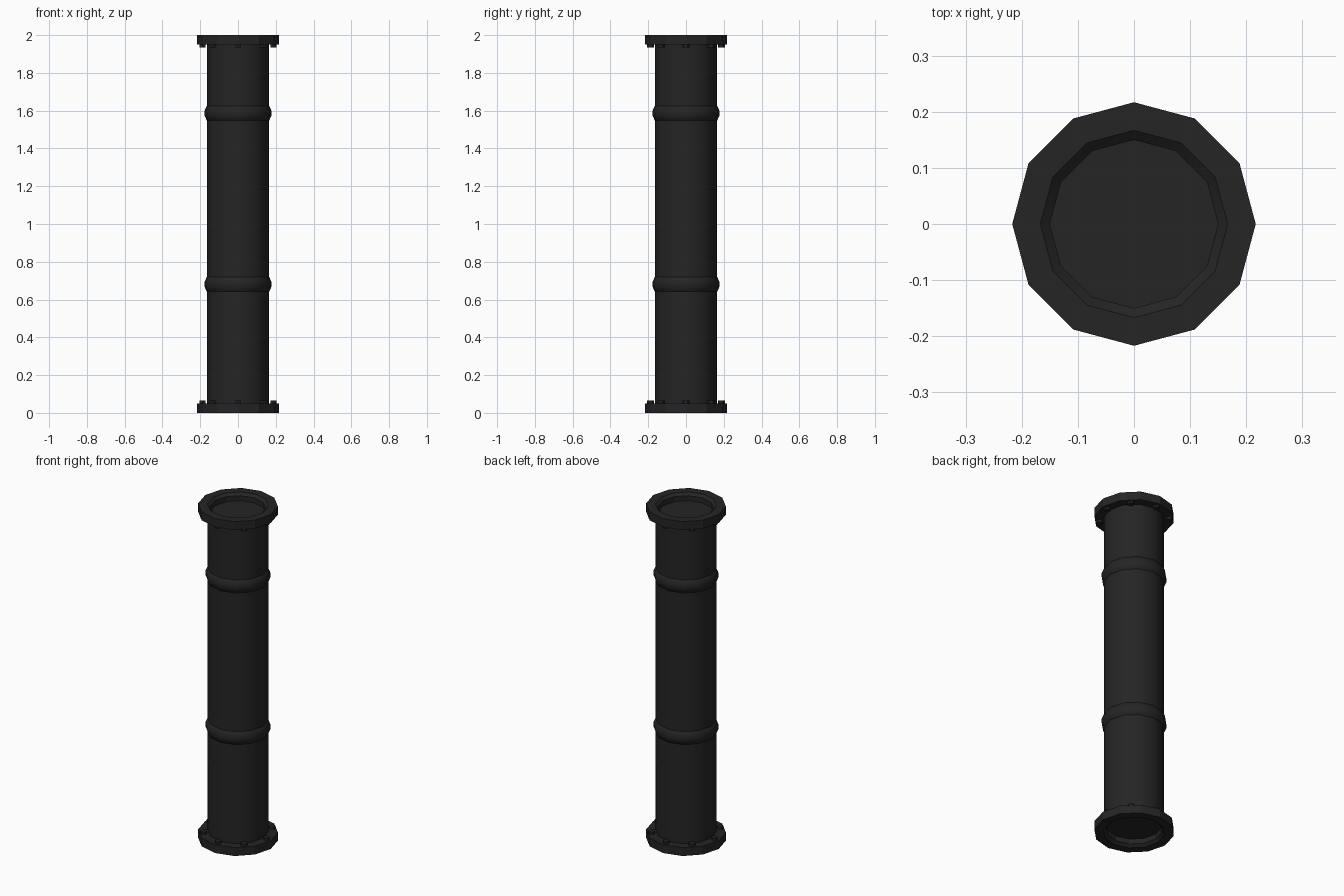
import bpy, bmesh, math

if "Cube" in bpy.data.objects:
    bpy.data.objects.remove(bpy.data.objects["Cube"])

SIDES = 12
mat = bpy.data.materials.new("black_painted_metal")
mat.diffuse_color = (0.018, 0.018, 0.018, 1)
mat.use_nodes = True
mat.node_tree.nodes["Principled BSDF"].inputs["Base Color"].default_value = mat.diffuse_color


def finish(name, bm, smooth_angle=None):
    bmesh.ops.recalc_face_normals(bm, faces=bm.faces)
    me = bpy.data.meshes.new(name)
    bm.to_mesh(me)
    bm.free()
    me.materials.append(mat)
    ob = bpy.data.objects.new(name, me)
    bpy.context.collection.objects.link(ob)
    if smooth_angle:
        bpy.ops.object.select_all(action='DESELECT')
        ob.select_set(True)
        bpy.context.view_layer.objects.active = ob
        bpy.ops.object.shade_smooth_by_angle(angle=math.radians(smooth_angle))
    return ob


def revolve(name, profile, closed=False, smooth_angle=None):
    """Spin (radius, z) points around z; radius 0 collapses to a pole."""
    bm = bmesh.new()
    rings = []
    for r, z in profile:
        if r == 0:
            rings.append([bm.verts.new((0, 0, z))] * SIDES)
        else:
            rings.append([bm.verts.new((r * math.cos(a), r * math.sin(a), z))
                          for a in (2 * math.pi * i / SIDES for i in range(SIDES))])
    pairs = list(zip(rings, rings[1:]))
    if closed:
        pairs.append((rings[-1], rings[0]))
    for lo, hi in pairs:
        for i in range(SIDES):
            j = (i + 1) % SIDES
            quad = list(dict.fromkeys((lo[i], lo[j], hi[j], hi[i])))
            bm.faces.new(quad)
    return finish(name, bm, smooth_angle)


# Pipe body with recessed end plates
revolve("pipe_body", [(0, 0.045), (0.165, 0.045), (0.165, 1.955), (0, 1.955)],
        smooth_angle=40)

# Raised weld bands around the pipe
for name, z in (("lower_band", 0.68), ("upper_band", 1.587)):
    revolve(name, [(0.16, z - 0.042), (0.166, z - 0.038), (0.177, z - 0.012),
                   (0.177, z + 0.012), (0.166, z + 0.038), (0.16, z + 0.042)],
            smooth_angle=40)

# End flanges, with a stepped opening, and hexagonal bolts on their inner sides
for end, base, d in (("bottom", 0.0, 1), ("top", 2.0, -1)):
    prof = [(0.217, 0), (0.217, 0.05), (0.15, 0.05), (0.15, 0.015), (0.167, 0)]
    revolve(end + "_flange", [(r, base + d * z) for r, z in prof],
            closed=True, smooth_angle=25)
    bm = bmesh.new()
    for k in range(8):
        a = k * math.pi / 4
        new = bmesh.ops.create_cone(bm, cap_ends=True, segments=6,
                                    radius1=0.018, radius2=0.018, depth=0.022)["verts"]
        bmesh.ops.translate(bm, verts=new, vec=(0.188 * math.cos(a), 0.188 * math.sin(a),
                                                base + d * 0.054))
    finish(end + "_bolts", bm)
